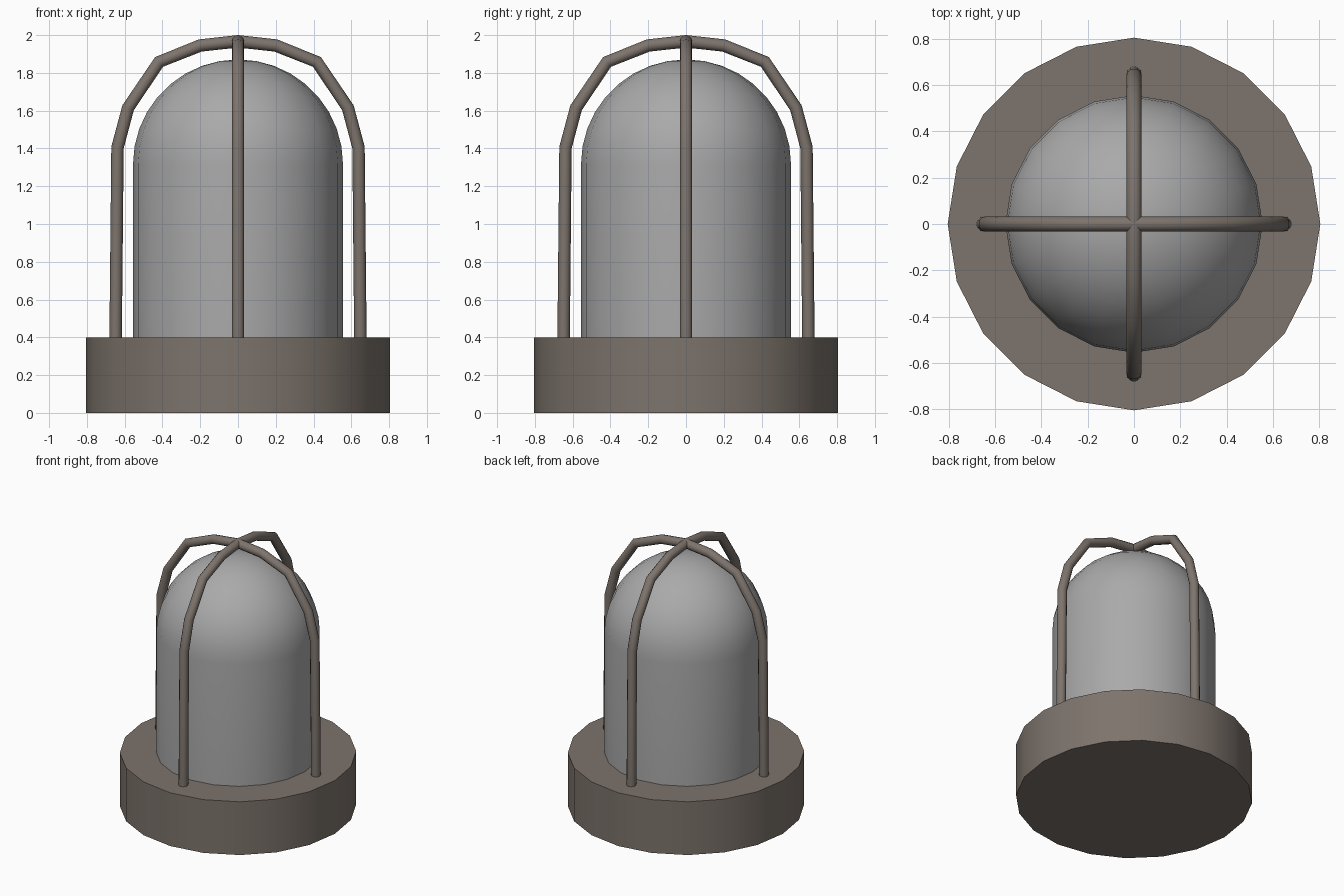
import bpy, bmesh, math
from mathutils import Vector

if "Cube" in bpy.data.objects:
    bpy.data.objects.remove(bpy.data.objects["Cube"])


def material(name, rgb):
    m = bpy.data.materials.new(name)
    m.diffuse_color = (*rgb, 1)
    m.use_nodes = True
    m.node_tree.nodes["Principled BSDF"].inputs["Base Color"].default_value = m.diffuse_color
    return m


METAL = material("brown_metal", (0.205, 0.173, 0.150))
GLASS = material("grey_glass", (0.40, 0.40, 0.40))


def finish(bm, name, mat):
    bmesh.ops.remove_doubles(bm, verts=bm.verts, dist=1e-5)
    bmesh.ops.recalc_face_normals(bm, faces=bm.faces)
    me = bpy.data.meshes.new(name)
    bm.to_mesh(me)
    bm.free()
    me.materials.append(mat)
    ob = bpy.data.objects.new(name, me)
    bpy.context.collection.objects.link(ob)
    bpy.ops.object.select_all(action='DESELECT')
    ob.select_set(True)
    bpy.context.view_layer.objects.active = ob
    bpy.ops.object.shade_smooth_by_angle(angle=math.radians(40))
    return ob


def lathe(name, profile, sides, mat):
    bm = bmesh.new()
    verts = [bm.verts.new((r, 0, z)) for r, z in profile]
    edges = [bm.edges.new(p) for p in zip(verts, verts[1:])]
    bmesh.ops.spin(bm, geom=verts + edges, cent=(0, 0, 0), axis=(0, 0, 1),
                   angle=math.tau, steps=sides)
    return finish(bm, name, mat)


def tube(name, path, radius, sides, turn, mat):
    # sweep a ring along a path in the xz plane, then turn it about z
    bm = bmesh.new()
    pts = [Vector((x, 0, z)) for x, z in path]
    side = Vector((0, 1, 0))
    c, s = math.cos(turn), math.sin(turn)
    rings = []
    for i, p in enumerate(pts):
        a = (p - pts[max(i - 1, 0)]).normalized()
        b = (pts[min(i + 1, len(pts) - 1)] - p).normalized()
        n = (a + b).normalized().cross(side)
        ring = []
        for k in range(sides):
            t = math.tau * k / sides
            v = p + radius * (math.cos(t) * n + math.sin(t) * side)
            ring.append(bm.verts.new((v.x * c - v.y * s, v.x * s + v.y * c, v.z)))
        rings.append(ring)
    for r0, r1 in zip(rings, rings[1:]):
        for k in range(sides):
            j = (k + 1) % sides
            bm.faces.new((r0[k], r0[j], r1[j], r1[k]))
    return finish(bm, name, mat)


# Round base
lathe("base", [(0, 0), (0.805, 0), (0.805, 0.4), (0, 0.4)], 20, METAL)

# Domed cover: straight wall and half-sphere top
R, SPRING = 0.556, 1.315
dome = [(R, 0.39)] + [(R * math.cos(math.radians(a)), SPRING + R * math.sin(math.radians(a)))
                      for a in range(0, 90, 10)] + [(0, SPRING + R)]
lathe("domed_cover", dome, 20, GLASS)

# Two crossing guard hoops
half = [(0.648, 0.39), (0.638, 1.405), (0.582, 1.615), (0.418, 1.858), (0.2, 1.945)]
hoop = half + [(0, 1.967)] + [(-x, z) for x, z in reversed(half)]
for i, label in enumerate(("side", "front")):
    tube(f"{label}_guard_hoop", hoop, 0.033, 12, i * math.pi / 2, METAL)
